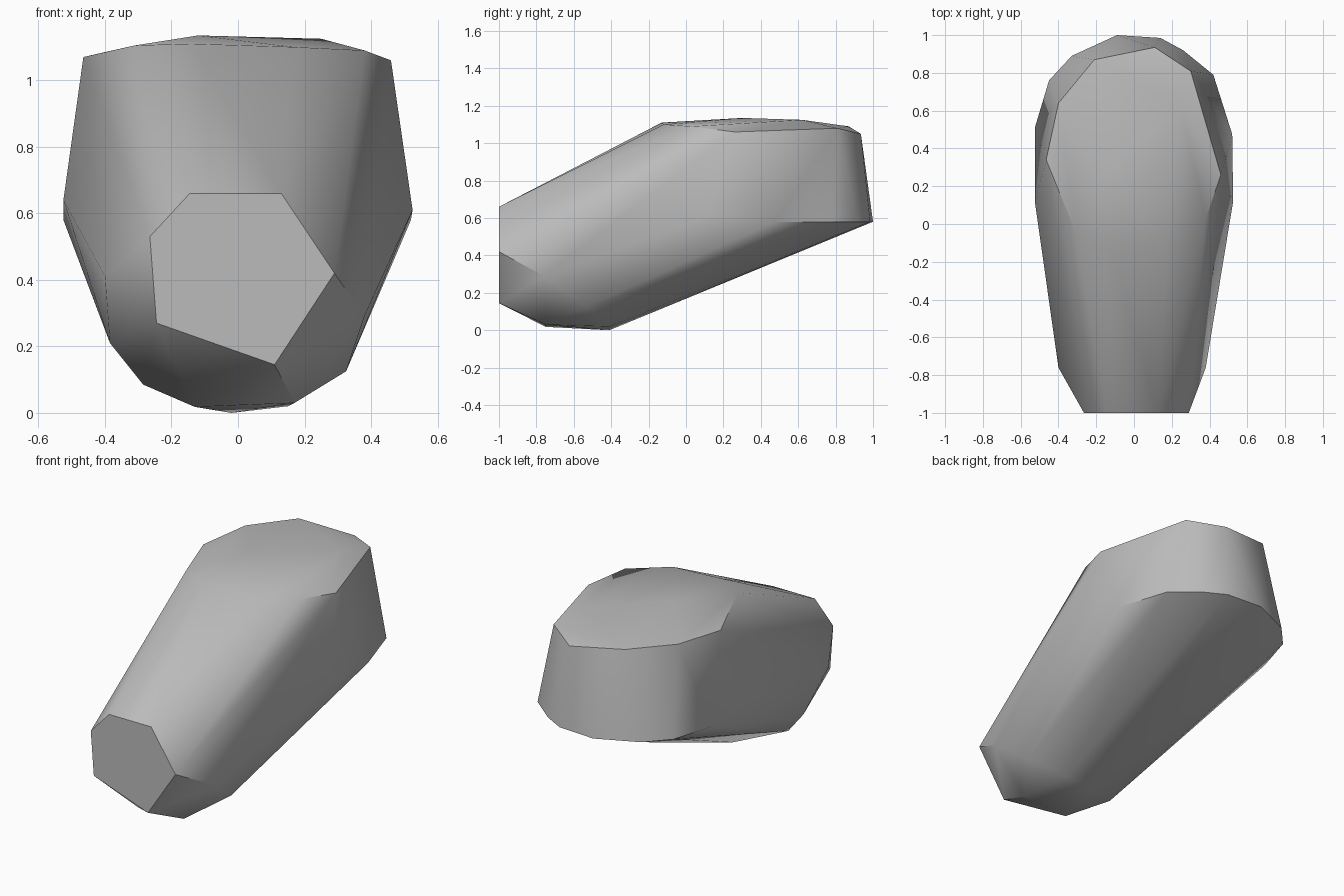
import bpy
import bmesh
from math import radians

cube = bpy.data.objects.get("Cube")
if cube:
    bpy.data.objects.remove(cube, do_unlink=True)

# One plain stone grey
stone = bpy.data.materials.new("stone_grey")
stone.use_nodes = True
grey = (0.5, 0.5, 0.5, 1)
stone.diffuse_color = grey
stone.node_tree.nodes["Principled BSDF"].inputs["Base Color"].default_value = grey

# Flat front facet, as (x, z) on the plane y = -1
front_facet = [(x, -1, z) for x, z in (
    (-.145, .66), (.13, .66), (.29, .42), (.11, .145), (-.245, .27), (-.265, .53))]

# Rim of the slightly domed top
top_rim = [
    (-.14, -.13, 1.11), (.17, -.12, 1.10), (.38, .03, 1.09), (.46, .26, 1.06),
    (.30, .81, 1.08), (.11, .935, 1.05), (-.21, .87, 1.09), (-.40, .64, 1.085),
    (-.465, .34, 1.07), (-.31, -.04, 1.105)]
top_dome = [(-.12, .3, 1.135), (.25, .62, 1.125)]

# Widest outline, level around the back and along the sides
back_rim = [(x, y, .58) for x, y in (
    (.52, .475), (.42, .79), (.26, .92), (.14, .985),
    (-.09, 1), (-.33, .89), (-.45, .76), (-.525, .51))]
sides = [(.525, .12, .61), (-.525, .12, .64), (.38, -.76, .29), (-.40, -.76, .41)]

# Rounded lower front, where the sloping underside begins
lower_front = [
    (.325, -.53, .125), (.17, -.75, .03), (.15, -.41, .02), (-.02, -.41, 0),
    (-.13, -.75, .018), (-.285, -.55, .085), (-.385, -.55, .21)]

# Stretch one convex skin over the corner points
bm = bmesh.new()
for p in front_facet + top_rim + top_dome + back_rim + sides + lower_front:
    bm.verts.new(p)
hull = bmesh.ops.convex_hull(bm, input=bm.verts[:])
loose = {v for v in hull["geom_interior"] + hull["geom_unused"]
         if isinstance(v, bmesh.types.BMVert) and not v.link_faces}
bmesh.ops.delete(bm, geom=list(loose), context="VERTS")
bmesh.ops.dissolve_limit(bm, angle_limit=radians(1), verts=bm.verts[:], edges=bm.edges[:])
bmesh.ops.recalc_face_normals(bm, faces=bm.faces[:])

mesh = bpy.data.meshes.new("boulder")
bm.to_mesh(mesh)
bm.free()
mesh.materials.append(stone)
boulder = bpy.data.objects.new("boulder", mesh)
bpy.context.collection.objects.link(boulder)

# Smooth the gentle bends, keep the hard facet edges
bpy.ops.object.select_all(action="DESELECT")
boulder.select_set(True)
bpy.context.view_layer.objects.active = boulder
bpy.ops.object.shade_smooth_by_angle(angle=radians(38))
